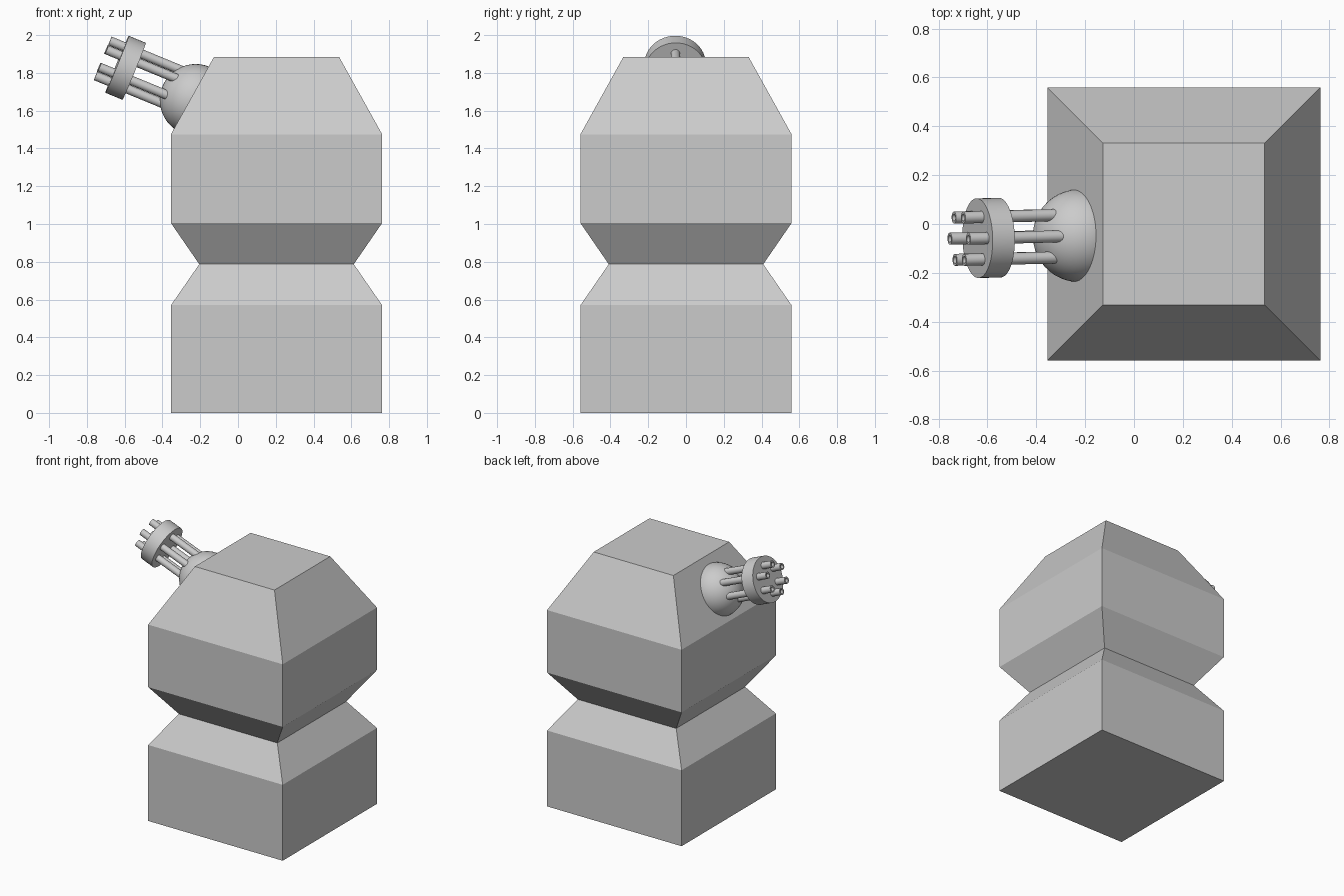
import bpy, bmesh, math
from mathutils import Vector, Matrix

if "Cube" in bpy.data.objects:
    bpy.data.objects.remove(bpy.data.objects["Cube"])

def lathe(name, profile, sides, place, turn=0.0, smooth=True):
    """Turn a (radius, height) profile about local z; radius 0 makes a pole."""
    bm = bmesh.new()
    rings = []
    for r, h in profile:
        n = 1 if r == 0 else sides
        rings.append([bm.verts.new((r * math.cos(turn + math.tau * i / sides),
                                    r * math.sin(turn + math.tau * i / sides), h))
                      for i in range(n)])
    for a, b in zip(rings, rings[1:]):
        for i in range(sides):
            j = (i + 1) % sides
            quad = [a[i % len(a)], a[j % len(a)], b[j % len(b)], b[i % len(b)]]
            bm.faces.new(list(dict.fromkeys(quad)))
    for ring in (rings[0], rings[-1]):
        if len(ring) > 1:
            bm.faces.new(ring)
    bmesh.ops.recalc_face_normals(bm, faces=bm.faces)
    mesh = bpy.data.meshes.new(name)
    bm.to_mesh(mesh)
    bm.free()
    ob = bpy.data.objects.new(name, mesh)
    bpy.context.collection.objects.link(ob)
    ob.matrix_world = place
    if smooth:
        bpy.ops.object.select_all(action='DESELECT')
        ob.select_set(True)
        bpy.context.view_layer.objects.active = ob
        bpy.ops.object.shade_smooth_by_angle(angle=math.radians(35))
    return ob

# Square tower body: half width and height at each break
steps = [(0.559, 0), (0.559, 0.57), (0.409, 0.787), (0.559, 1.005),
         (0.559, 1.475), (0.331, 1.885)]
lathe("tower_body", [(w * math.sqrt(2), h) for w, h in steps], 4,
      Matrix.Translation((0.204, 0, 0)), math.pi / 4, smooth=False)

# Ball mount sunk into the sloped side
ball = Vector((-0.224, -0.048, 1.657))
arc = [(0.19 * math.sin(math.pi * i / 24) if 0 < i < 24 else 0,
        -0.19 * math.cos(math.pi * i / 24)) for i in range(25)]

# Gun frame: origin on the barrel cluster's clamp disc, local z along the barrels
z = Vector((-0.925, -0.024, 0.381)).normalized()
y = z.cross(Vector((0, 1, 0))).normalized()
y = -y if y.z < 0 else y
x = y.cross(z)
rot = Matrix((x, y, z)).transposed().to_4x4()
gun = Matrix.Translation((-0.595, -0.057, 1.827)) @ rot
lathe("ball_mount", arc, 48, Matrix.Translation(ball) @ rot)

# Clamp disc
lathe("barrel_clamp", [(0.163, -0.049), (0.163, 0.049)], 48, gun)

# Six hollow barrels
tube = [(0.0245, -0.31), (0.0245, 0.131), (0.015, 0.131), (0.015, 0.06)]
for k in range(6):
    a = math.radians(90 + 60 * k)
    lathe(f"barrel_{k + 1}", tube, 20,
          gun @ Matrix.Translation((0.1 * math.cos(a), 0.1 * math.sin(a), 0)))
